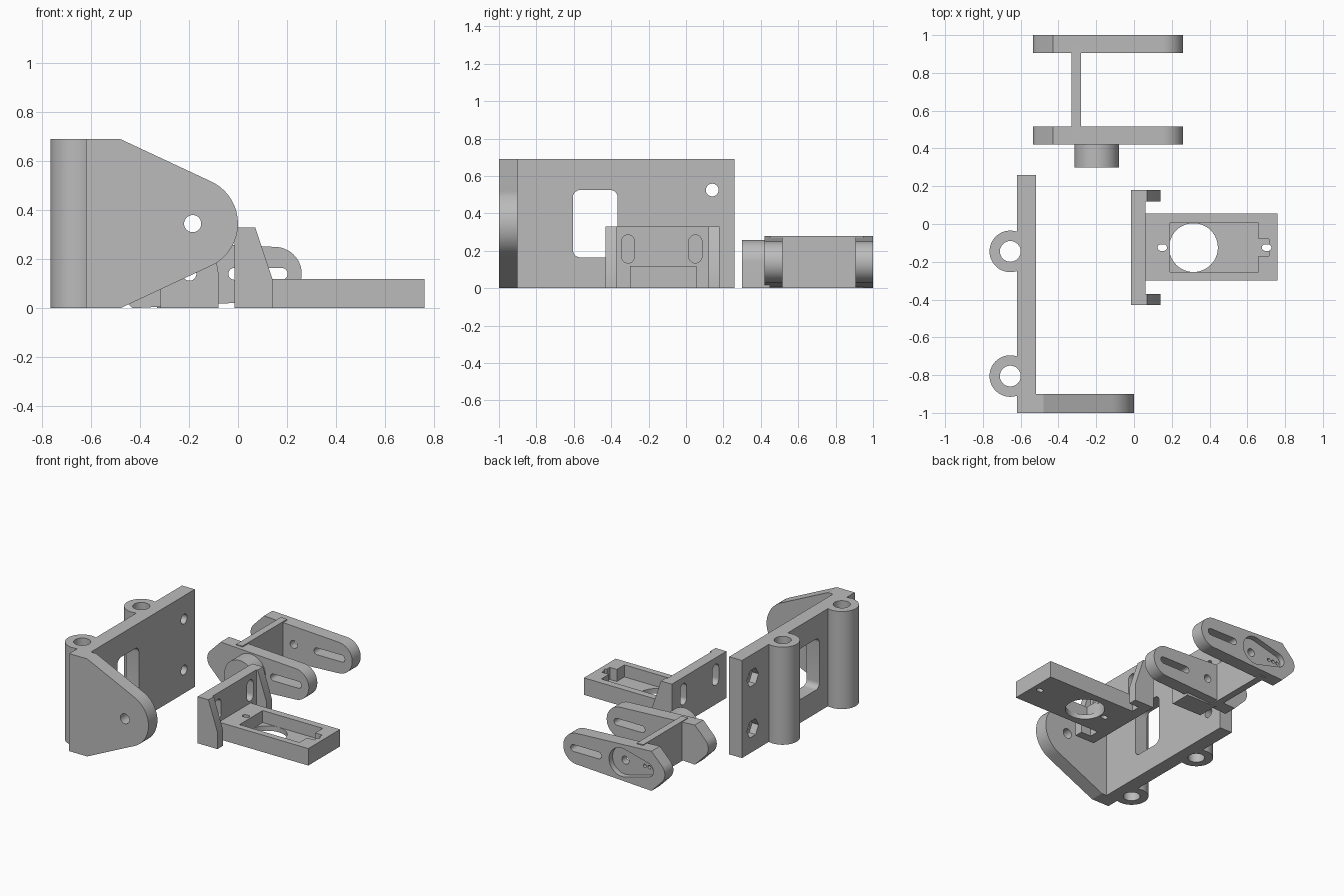
import bpy, bmesh, math

if "Cube" in bpy.data.objects:
    bpy.data.objects.remove(bpy.data.objects["Cube"])

grey = bpy.data.materials.new("plain grey")
grey.diffuse_color = (0.5, 0.5, 0.5, 1)
grey.use_nodes = True
grey.node_tree.nodes["Principled BSDF"].inputs["Base Color"].default_value = grey.diffuse_color


def hull(*items, n=48):
    """Convex outline around points (u, v) and circles (u, v, r)."""
    pts = set()
    for it in items:
        if len(it) == 2:
            pts.add(it)
        else:
            for i in range(n):
                a = 2 * math.pi * i / n
                pts.add((round(it[0] + it[2] * math.cos(a), 5), round(it[1] + it[2] * math.sin(a), 5)))
    pts = sorted(pts)

    def half(seq):
        out = []
        for p in seq:
            while len(out) > 1 and ((out[-1][0] - out[-2][0]) * (p[1] - out[-2][1])
                                    - (out[-1][1] - out[-2][1]) * (p[0] - out[-2][0])) <= 1e-7:
                out.pop()
            out.append(p)
        return out[:-1]
    return half(pts) + half(pts[::-1])


def rect(u0, u1, v0, v1, r=0):
    if r:
        return hull(*[(u, v, r) for u in (u0 + r, u1 - r) for v in (v0 + r, v1 - r)], n=32)
    return [(u0, v0), (u1, v0), (u1, v1), (u0, v1)]


def prism(name, outline, axis, lo, hi):
    """Extrude a 2D outline along an axis from lo to hi."""
    place = {"x": lambda u, v, d: (d, u, v),
             "y": lambda u, v, d: (u, d, v),
             "z": lambda u, v, d: (u, v, d)}[axis]
    bm = bmesh.new()
    rings = [[bm.verts.new(place(u, v, d)) for u, v in outline] for d in (lo, hi)]
    bm.faces.new(rings[0])
    bm.faces.new(rings[1])
    k = len(outline)
    for i in range(k):
        j = (i + 1) % k
        bm.faces.new((rings[0][i], rings[0][j], rings[1][j], rings[1][i]))
    bmesh.ops.recalc_face_normals(bm, faces=bm.faces)
    mesh = bpy.data.meshes.new(name)
    bm.to_mesh(mesh)
    bm.free()
    mesh.materials.append(grey)
    ob = bpy.data.objects.new(name, mesh)
    bpy.context.collection.objects.link(ob)
    return ob


def combine(body, tools, op):
    bpy.context.view_layer.objects.active = body
    for t in tools:
        m = body.modifiers.new("bool", "BOOLEAN")
        m.operation, m.solver, m.object = op, "EXACT", t
        bpy.ops.object.modifier_apply(modifier=m.name)
        bpy.data.objects.remove(t)


def finish(body):
    bpy.ops.object.select_all(action="DESELECT")
    body.select_set(True)
    bpy.context.view_layer.objects.active = body
    bpy.ops.object.shade_smooth_by_angle(angle=math.radians(25))


# Hinge bracket: back plate, side arm and two tubes
bracket = prism("hinge_bracket", rect(-1, 0.26, 0, 0.69), "x", -0.62, -0.52)
arm = hull((-0.62, 0), (-0.62, 0.69), (-0.48, 0.69), (-0.48, 0), (-0.19, 0.345, 0.19))
tubes = (-0.145, -0.805)
combine(bracket, [prism("arm", arm, "y", -1, -0.9)]
        + [prism("tube", hull((-0.655, y, 0.11)), "z", 0, 0.69) for y in tubes], "UNION")
cuts = [prism("bore", hull((-0.655, y, 0.055)), "z", -0.1, 0.8) for y in tubes]
cuts.append(prism("window", rect(-0.605, -0.365, 0.165, 0.525, 0.04), "x", -0.7, -0.4))
cuts.append(prism("pivot", hull((-0.185, 0.345, 0.035)), "y", -1.1, -0.8))
for z in (0.165, 0.525):
    cuts.append(prism("bolt", hull((0.14, z, 0.034)), "x", -0.7, -0.4))
    cuts.append(prism("nut_trap", hull((0.14, z, 0.065), n=6), "x", -0.7, -0.57))
combine(bracket, cuts, "DIFFERENCE")
finish(bracket)

# Motor mount: upright wall, two gussets and pocketed tray
mount = prism("motor_mount", rect(-0.43, 0.18, 0, 0.33), "x", -0.015, 0.06)
gusset = [(0, 0), (0.14, 0), (0.14, 0.12), (0.07, 0.33), (0, 0.33)]
combine(mount, [prism("gusset", gusset, "y", y, y + 0.06) for y in (-0.43, 0.12)]
        + [prism("tray", rect(0.03, 0.76, -0.3, 0.055), "z", 0, 0.12)], "UNION")
cuts = [prism("wall_slot", hull((y, 0.17, 0.035), (y, 0.25, 0.035)), "x", -0.1, 0.065)
        for y in (-0.31, 0.05)]
cuts += [prism("pocket", rect(0.19, 0.66, -0.255, 0.005), "z", 0.035, 0.2),
         prism("notch", rect(0.6, 0.715, -0.17, -0.08), "z", 0.035, 0.2),
         prism("shaft_hole", hull((0.315, -0.125, 0.129)), "z", -0.1, 0.1)]
cuts += [prism("screw", hull((x - 0.008, -0.125, 0.017), (x + 0.008, -0.125, 0.017)), "z", -0.1, 0.2)
         for x in (0.15, 0.702)]
combine(mount, cuts, "DIFFERENCE")
finish(mount)

# Double lever: two slotted plates, web and pivot boss
plate = hull((0.15, 0.14, 0.11), (-0.43, 0), (-0.43, 0.28), (-0.455, 0.14, 0.08))
lever = prism("double_lever", plate, "y", 0.42, 0.515)
boss = hull((-0.198, 0.14, 0.118), (-0.316, 0), (-0.08, 0))
combine(lever, [prism("web", rect(-0.33, -0.28, 0, 0.28), "y", 0.45, 0.95),
                prism("far_plate", plate, "y", 0.905, 1),
                prism("boss", boss, "y", 0.3, 0.45)], "UNION")
cuts = [prism("slot", hull((-0.015, 0.14, 0.024), (0.178, 0.14, 0.024)), "y", 0.2, 1.1),
        prism("axle", hull((-0.198, 0.14, 0.028)), "y", 0.2, 1.1),
        prism("horn_pocket", hull((-0.198, 0.14, 0.1), (-0.395, 0.14, 0.05)), "y", 0.96, 1.1)]
cuts += [prism("horn_hole", hull((x, 0.14, 0.012), n=16), "y", 0.88, 1.1) for x in (-0.35, -0.385, -0.42)]
combine(lever, cuts, "DIFFERENCE")
finish(lever)
